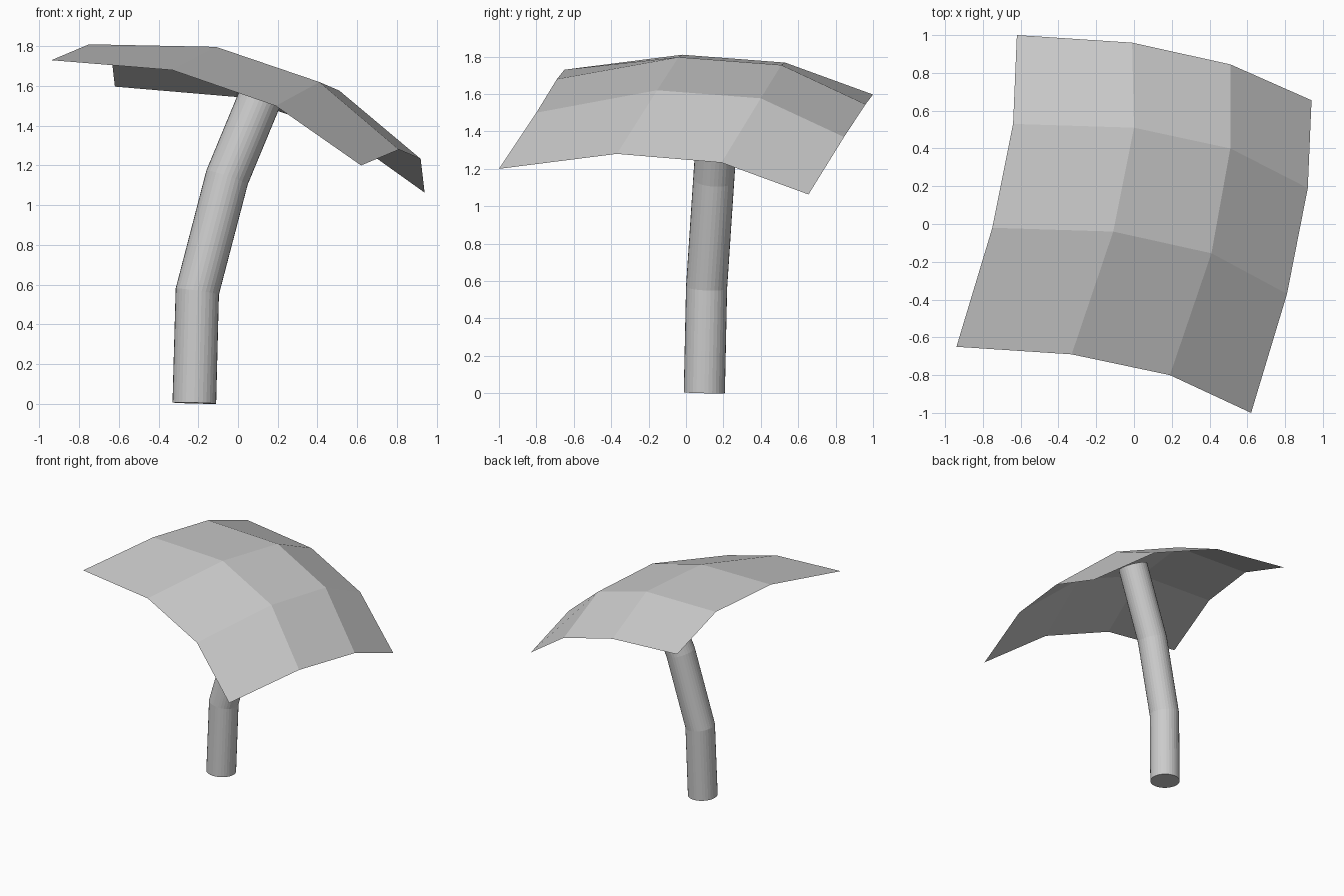
import bpy, bmesh
from math import cos, sin, tau
from mathutils import Vector

if "Cube" in bpy.data.objects:
    bpy.data.objects.remove(bpy.data.objects["Cube"])


def make_object(name, bm):
    bmesh.ops.recalc_face_normals(bm, faces=bm.faces)
    mesh = bpy.data.meshes.new(name)
    bm.to_mesh(mesh)
    bm.free()
    obj = bpy.data.objects.new(name, mesh)
    bpy.context.collection.objects.link(obj)
    return obj


def skin(bm, rows, closed=False):
    """Bridge neighbouring rows of vertices with quads."""
    for a, b in zip(rows, rows[1:]):
        n = len(a)
        for i in range(n if closed else n - 1):
            k = (i + 1) % n
            bm.faces.new((a[i], a[k], b[k], b[i]))


# Canopy: a thin faceted sheet lofted through four bent profiles, front to back
profiles = [
    [(-0.94, -0.65, 1.73), (-0.33, -0.69, 1.68), (0.19, -0.80, 1.50), (0.62, -1.00, 1.20)],
    [(-0.75, -0.02, 1.81), (-0.11, -0.04, 1.797), (0.41, -0.155, 1.62), (0.81, -0.37, 1.28)],
    [(-0.64, 0.53, 1.768), (0.00, 0.51, 1.755), (0.51, 0.40, 1.577), (0.92, 0.19, 1.233)],
    [(-0.62, 1.00, 1.597), (-0.01, 0.96, 1.545), (0.51, 0.845, 1.37), (0.94, 0.655, 1.063)],
]
bm = bmesh.new()
skin(bm, [[bm.verts.new(p) for p in row] for row in profiles])
make_object("canopy", bm)

# Stem: a bent tube of constant radius, its top tucked against the canopy
path = [Vector(p) for p in ((-0.22, 0.098, 0.003), (-0.205, 0.11, 0.565),
                            (-0.055, 0.148, 1.14), (0.165, 0.185, 1.67))]
SIDES, RADIUS = 32, 0.11
bm = bmesh.new()
rings = []
for i, p in enumerate(path):
    before = (p - path[i - 1]).normalized() if i else Vector()
    after = (path[i + 1] - p).normalized() if i < len(path) - 1 else Vector()
    t = (before + after).normalized()
    u = Vector((0, 1, 0)).cross(t).normalized()
    v = t.cross(u)
    rings.append([bm.verts.new(p + RADIUS * (u * cos(tau * k / SIDES) + v * sin(tau * k / SIDES)))
                  for k in range(SIDES)])
skin(bm, rings, closed=True)
bm.faces.new(rings[0])
bm.faces.new(rings[-1])
make_object("stem", bm)
